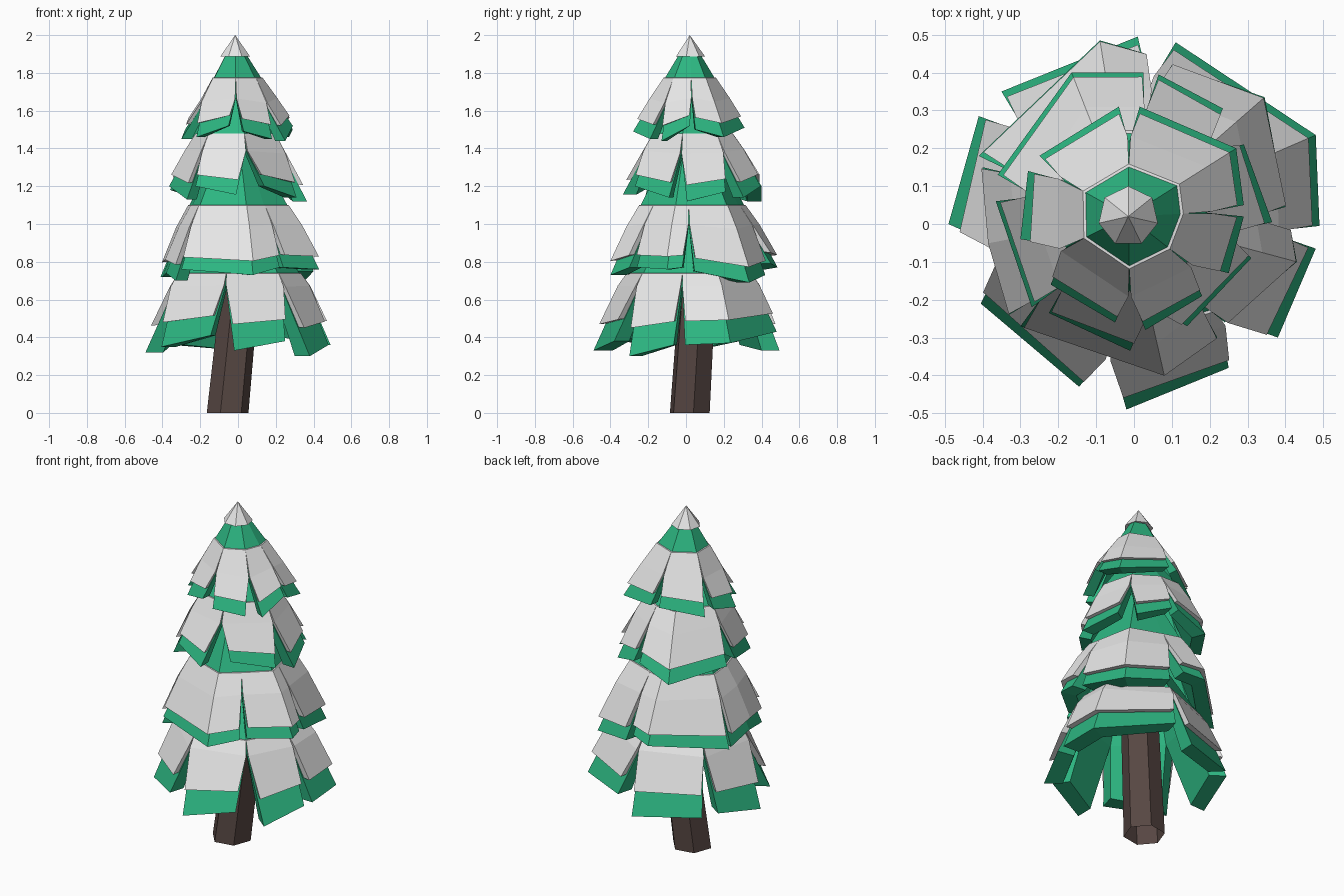
import bpy, bmesh, math
from mathutils import Vector

if "Cube" in bpy.data.objects:
    bpy.data.objects.remove(bpy.data.objects["Cube"])

AXIS = Vector((-0.015, 0.02, 0))


def material(name, rgb):
    m = bpy.data.materials.new(name)
    m.diffuse_color = (*rgb, 1)
    m.use_nodes = True
    m.node_tree.nodes["Principled BSDF"].inputs["Base Color"].default_value = m.diffuse_color
    return m


GREEN = material("needle green", (0.026, 0.47, 0.222))
SNOW = material("snow white", (0.80, 0.80, 0.80))
BARK = material("bark brown", (0.094, 0.062, 0.055))


def finish(bm, name, mat):
    bmesh.ops.recalc_face_normals(bm, faces=bm.faces)
    me = bpy.data.meshes.new(name)
    bm.to_mesh(me)
    bm.free()
    me.materials.append(mat)
    ob = bpy.data.objects.new(name, me)
    bpy.context.collection.objects.link(ob)


def scaled(p, k, z=None):
    """Scale a point about the tree axis, optionally at a new height."""
    return Vector((AXIS.x + (p.x - AXIS.x) * k, AXIS.y + (p.y - AXIS.y) * k,
                   p.z if z is None else z))


def pushed(p, d, up=0.0):
    """Move a point away from the tree axis."""
    r = (Vector((p.x, p.y, 0)) - AXIS).length
    return scaled(p, (r + d) / r, p.z + up)


def trimmed(row, f):
    """Pull both ends of a row in a little, leaving a green border."""
    return ([row[0].lerp(row[1], f)] + row[1:-1] + [row[-1].lerp(row[-2], f)])


def slab(bm, outer, inner):
    """Closed solid between two grids of points."""
    o = [[bm.verts.new(p) for p in row] for row in outer]
    i = [[bm.verts.new(p) for p in row] for row in inner]
    nr, nc = len(o), len(o[0])
    for r in range(nr - 1):
        for c in range(nc - 1):
            for g in (o, i):
                bm.faces.new((g[r][c], g[r][c + 1], g[r + 1][c + 1], g[r + 1][c]))
        for c in (0, nc - 1):
            bm.faces.new((o[r][c], o[r + 1][c], i[r + 1][c], i[r][c]))
    for r in (0, nr - 1):
        for c in range(nc - 1):
            bm.faces.new((o[r][c], o[r][c + 1], i[r][c + 1], i[r][c]))


def tier(name, petals, top, start, notch, snow_end, snow_out):
    """Ring of drooping boughs; top and start are (radius share, height)."""
    petals = [[Vector(p) for p in pet] for pet in petals]
    green, snow = bmesh.new(), bmesh.new()
    n = len(petals)
    for k, pet in enumerate(petals):
        # bough corners meet their neighbours above the notch
        joint = list(pet)
        joint[0] = (pet[0] + petals[k - 1][-1]) / 2
        joint[-1] = (pet[-1] + petals[(k + 1) % n][0]) / 2
        row0 = [scaled(p, top[0], top[1]) for p in joint]
        row1 = [scaled(p, start[0], start[1]) for p in joint]
        row2 = [a.lerp(b, notch) for a, b in zip(row1, joint)]
        rows = [row0, row1, row2, pet]
        slab(green, rows, [[scaled(p, 0.8) for p in row] for row in rows])
        # snow blanket on the bough
        f = (snow_end - notch) / (1 - notch)
        low = [a.lerp(b, f) for a, b in zip(row2, pet)]
        under = [row1, trimmed(row2, 0.02), trimmed(low, 0.04)]
        over = [[pushed(p, d, -d * 0.1) for p in row]
                for row, d in zip(under, (0.008, snow_out * 0.8, snow_out))]
        slab(snow, over, under)
    finish(green, name + "_boughs", GREEN)
    finish(snow, name + "_snow", SNOW)


# top tier, boughs listed clockwise from the back left
tier("top_tier", [
    [(-.25, .18, 1.46), (-.04, .31, 1.51)],
    [(.015, .31, 1.51), (.27, .20, 1.46), (.29, .05, 1.50)],
    [(.29, .02, 1.52), (.25, -.13, 1.44)],
    [(.18, -.19, 1.45), (.03, -.28, 1.49)],
    [(-.05, -.26, 1.52), (-.22, -.16, 1.46)],
    [(-.30, -.04, 1.45), (-.28, .14, 1.50)]],
    (0.19, 1.90), (0.45, 1.775), 0.4, 0.76, 0.024)

# upper middle tier
tier("upper_tier", [
    [(-.36, .13, 1.18), (-.165, .40, 1.12), (.025, .40, 1.20)],
    [(.065, .395, 1.20), (.235, .305, 1.14)],
    [(.29, .21, 1.17), (.365, .005, 1.12)],
    [(.31, -.09, 1.14), (.14, -.27, 1.20)],
    [(-.01, -.335, 1.155), (-.225, -.235, 1.20)],
    [(-.27, -.22, 1.13), (-.365, .06, 1.20)]],
    (0.2, 1.68), (0.58, 1.48), 0.3, 0.76, 0.028)

# lower middle tier
tier("lower_tier", [
    [(-.41, .18, .72), (-.09, .485, .77), (.03, .45, .79)],
    [(.10, .42, .73), (.345, .335, .69), (.40, .045, .75)],
    [(.415, -.02, .77), (.43, -.10, .76), (.24, -.26, .77)],
    [(.22, -.30, .77), (.08, -.40, .73), (-.30, -.27, .76)],
    [(-.33, -.24, .70), (-.38, -.05, .74), (-.40, .15, .72)]],
    (0.22, 1.43), (0.62, 1.10), 0.3, 0.79, 0.035)

# bottom tier
tier("bottom_tier", [
    [(-.35, .35, .36), (.01, .495, .33)],
    [(.11, .48, .43), (.48, .235, .37), (.49, -.005, .36)],
    [(.48, -.065, .36), (.38, -.30, .30)],
    [(.25, -.38, .38), (-.02, -.49, .33)],
    [(-.145, -.43, .41), (-.405, -.21, .35)],
    [(-.49, 0, .32), (-.41, .285, .38)]],
    (0.3, 1.02), (0.68, 0.74), 0.17, 0.66, 0.038)

# snow cap at the tip
bm = bmesh.new()
bmesh.ops.create_cone(bm, cap_ends=True, segments=7, radius1=0.08, radius2=0, depth=0.112)
bmesh.ops.translate(bm, verts=bm.verts, vec=(AXIS.x, AXIS.y, 1.944))
finish(bm, "tip_snow", SNOW)

# leaning six-sided trunk, open at the foot
bm = bmesh.new()
rings = []
for x, y, z, r in ((-.055, .02, 0, .112), (.025, .07, .8, .10)):
    rings.append([bm.verts.new((x + r * math.cos(math.radians(10 + 60 * i)),
                                y + r * math.sin(math.radians(10 + 60 * i)), z))
                  for i in range(6)])
for i in range(6):
    j = (i + 1) % 6
    bm.faces.new((rings[0][i], rings[0][j], rings[1][j], rings[1][i]))
bm.faces.new(rings[1])
finish(bm, "trunk", BARK)
